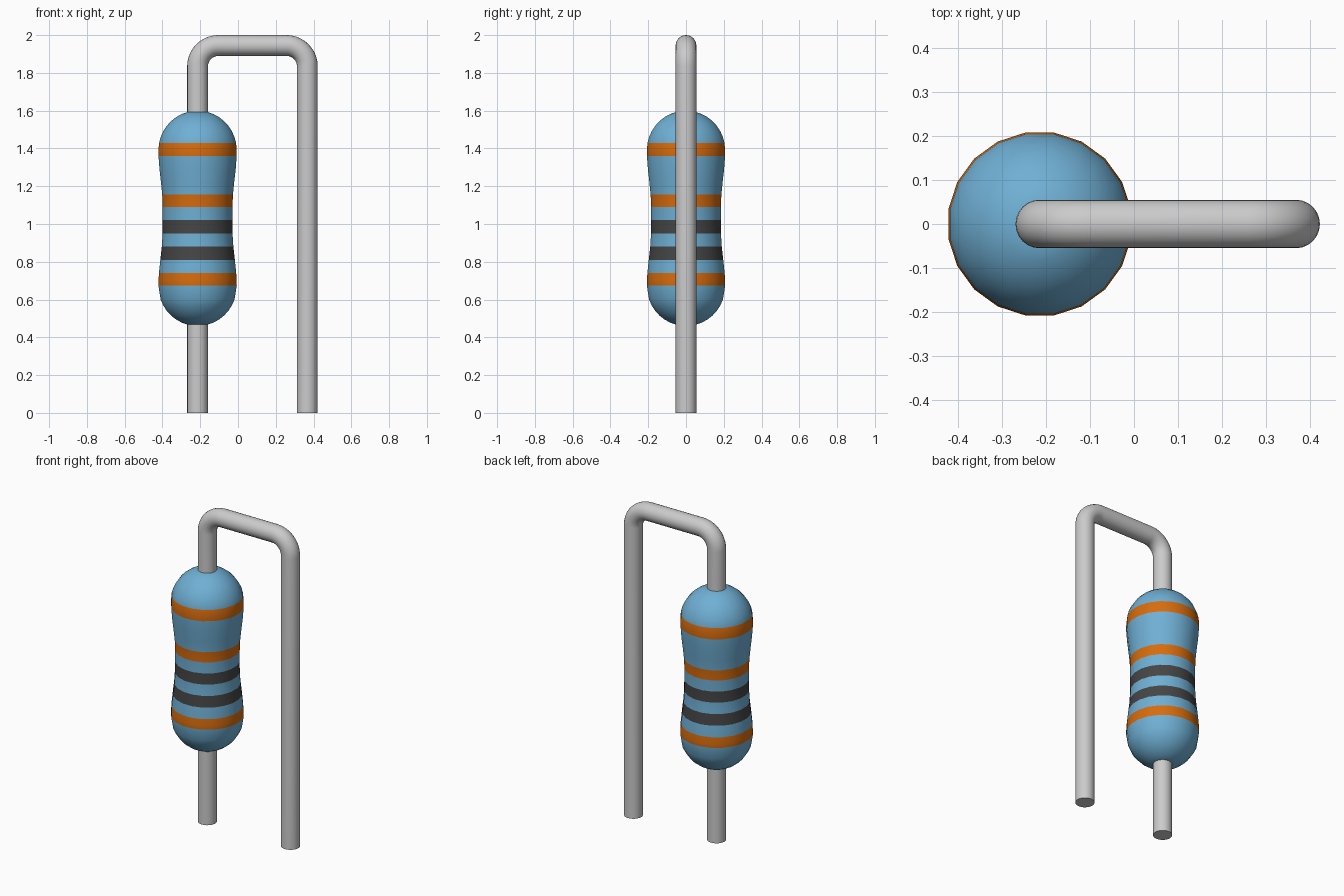
import bpy, bmesh, math
from mathutils import Vector

cube = bpy.data.objects.get("Cube")
if cube:
    bpy.data.objects.remove(cube, do_unlink=True)


def material(name, rgb):
    m = bpy.data.materials.new(name)
    m.use_nodes = True
    m.diffuse_color = (*rgb, 1)
    m.node_tree.nodes["Principled BSDF"].inputs["Base Color"].default_value = (*rgb, 1)
    return m


BLUE = material("light blue", (0.16, 0.43, 0.66))
ORANGE = material("orange", (0.68, 0.15, 0.004))
BLACK = material("charcoal", (0.06, 0.06, 0.06))
METAL = material("wire grey", (0.60, 0.60, 0.60))

BODY_X, LEG_X = -0.214, 0.367
WIRE_R, TOP_Z, BEND_R = 0.055, 1.945, 0.11
MID_Z, CAP_DZ, BODY_R, WAIST_R = 1.03, 0.36, 0.21, 0.187
SIDES = 20


def finish(name, bm, mats):
    mesh = bpy.data.meshes.new(name)
    bmesh.ops.recalc_face_normals(bm, faces=bm.faces)
    bm.to_mesh(mesh)
    bm.free()
    for m in mats:
        mesh.materials.append(m)
    ob = bpy.data.objects.new(name, mesh)
    bpy.context.collection.objects.link(ob)
    bpy.ops.object.select_all(action='DESELECT')
    ob.select_set(True)
    bpy.context.view_layer.objects.active = ob
    bpy.ops.object.shade_smooth_by_angle(angle=math.radians(40))
    return ob


def loft(bm, rings):
    """Skin a list of vertex rings and close both ends."""
    n = len(rings[0])
    for a, b in zip(rings, rings[1:]):
        for i in range(n):
            j = (i + 1) % n
            bm.faces.new((a[i], a[j], b[j], b[i]))
    bm.faces.new(rings[0])
    bm.faces.new(rings[-1])


# Resistor body: domed ends and a gently pinched waist, with a ring at each stripe edge
STRIPES = [(0.675, 0.74, 1), (0.81, 0.88, 2), (0.95, 1.02, 2),
           (1.09, 1.155, 1), (1.36, 1.43, 1)]


def body_radius(z):
    d = abs(z - MID_Z)
    if d > CAP_DZ:
        return math.sqrt(max(BODY_R ** 2 - (d - CAP_DZ) ** 2, WIRE_R ** 2 * 0.8))
    t = max(0, (d - 0.06) / (CAP_DZ - 0.06))
    return WAIST_R + (BODY_R - WAIST_R) * (1 - math.cos(math.pi * t)) / 2


heights = {z for s in STRIPES for z in s[:2]} | {0.70, 1.22, 1.29, 1.39}
for k in range(1, 8):
    dz = CAP_DZ + BODY_R * math.sin(math.radians(10 + 9.4 * k))
    heights |= {MID_Z + dz, MID_Z - dz}

bm = bmesh.new()
rings = []
for z in sorted(heights):
    r = body_radius(z)
    angles = [2 * math.pi * (i + 0.5) / SIDES for i in range(SIDES)]
    rings.append([bm.verts.new((BODY_X + r * math.cos(a), r * math.sin(a), z)) for a in angles])
loft(bm, rings)
for f in bm.faces:
    z = f.calc_center_median().z
    f.material_index = next((m for lo, hi, m in STRIPES if lo < z < hi), 0)
finish("resistor_body", bm, [BLUE, ORANGE, BLACK])


# Wire leads: a round section swept along a path in the XZ plane
def wire(name, path, sides=24):
    bm = bmesh.new()
    pts = [Vector((x, 0, z)) for x, z in path]
    rings = []
    for i, p in enumerate(pts):
        before = (p - pts[i - 1]).normalized() if i else Vector()
        after = (pts[i + 1] - p).normalized() if i + 1 < len(pts) else Vector()
        t = (before + after).normalized()
        side = Vector((t.z, 0, -t.x))
        rings.append([bm.verts.new(p + WIRE_R * (side * math.cos(a) + Vector((0, math.sin(a), 0))))
                      for a in (2 * math.pi * k / sides for k in range(sides))])
    loft(bm, rings)
    return finish(name, bm, [METAL])


def bend(cx, start, end, steps=10):
    cz = TOP_Z - BEND_R
    angles = [math.radians(start + (end - start) * i / steps) for i in range(steps + 1)]
    return [(cx + BEND_R * math.cos(a), cz + BEND_R * math.sin(a)) for a in angles]


wire("lower_lead", [(BODY_X, 0), (BODY_X, 0.50)])
wire("bent_lead", [(BODY_X, 1.56)] + bend(BODY_X + BEND_R, 180, 90)
     + bend(LEG_X - BEND_R, 90, 0) + [(LEG_X, 0)])
